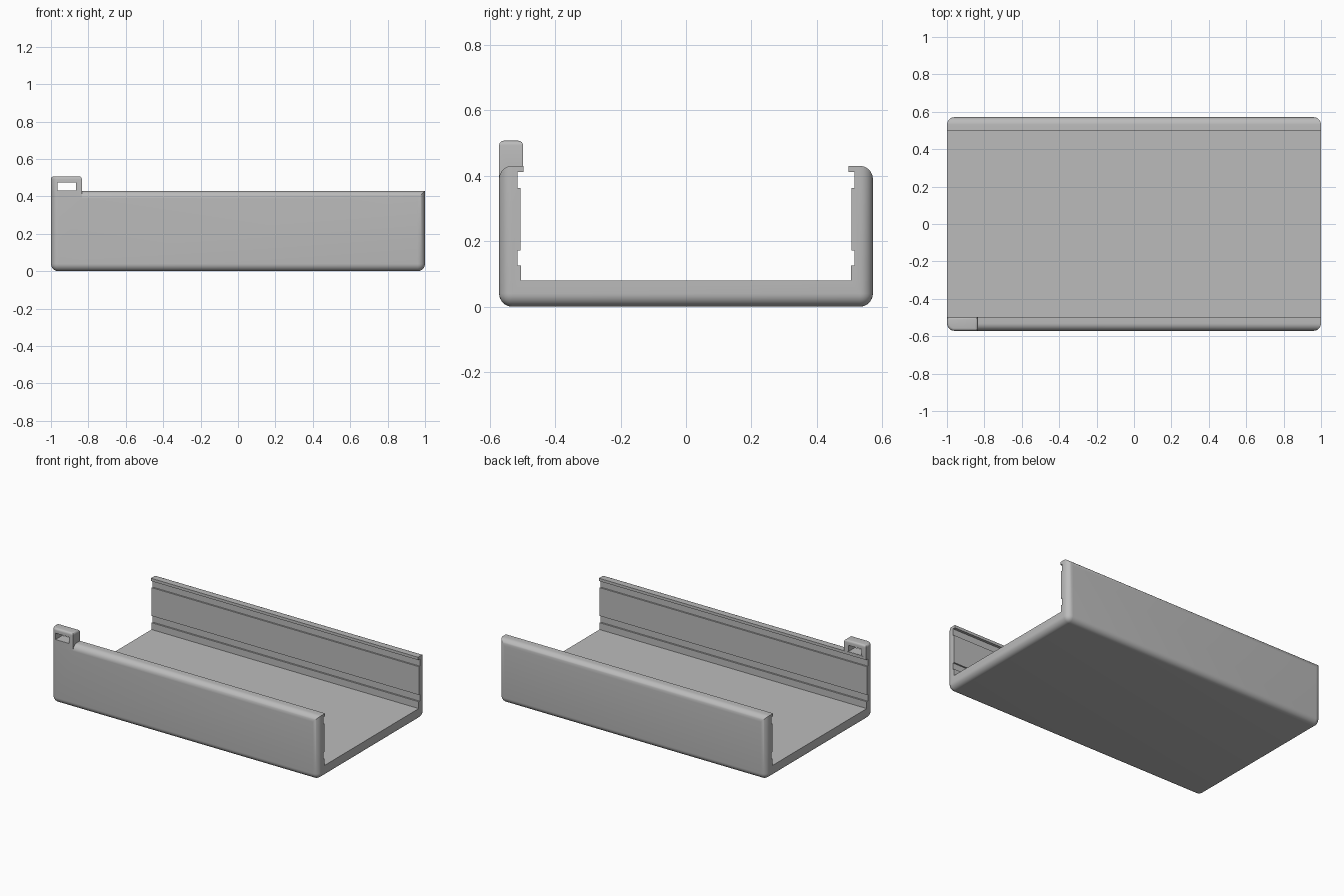
import bpy, bmesh

if "Cube" in bpy.data.objects:
    bpy.data.objects.remove(bpy.data.objects["Cube"], do_unlink=True)

gray = bpy.data.materials.new("plain gray")
gray.use_nodes = True
color = (0.5, 0.5, 0.5, 1)
gray.diffuse_color = color
gray.node_tree.nodes["Principled BSDF"].inputs["Base Color"].default_value = color


def finish(name, bm):
    bmesh.ops.recalc_face_normals(bm, faces=bm.faces)
    mesh = bpy.data.meshes.new(name)
    bm.to_mesh(mesh)
    bm.free()
    mesh.materials.append(gray)
    obj = bpy.data.objects.new(name, mesh)
    bpy.context.collection.objects.link(obj)
    return obj


def bevel(bm, pick, radius, segments):
    """Round the edges whose midpoint and direction satisfy pick."""
    edges = [e for e in bm.edges
             if pick((e.verts[0].co + e.verts[1].co) / 2, e.verts[1].co - e.verts[0].co)]
    bmesh.ops.bevel(bm, geom=edges, offset=radius, segments=segments,
                    profile=0.5, affect='EDGES', clamp_overlap=True)


def prism(x0, x1, outline):
    """Extrude a (y, z) outline along x."""
    bm = bmesh.new()
    face = bm.faces.new([bm.verts.new((x0, y, z)) for y, z in outline])
    out = bmesh.ops.extrude_face_region(bm, geom=[face])
    moved = [v for v in out["geom"] if isinstance(v, bmesh.types.BMVert)]
    bmesh.ops.translate(bm, verts=moved, vec=(x1 - x0, 0, 0))
    return bm


def box(x0, x1, y0, y1, z0, z1):
    return prism(x0, x1, [(y0, z0), (y1, z0), (y1, z1), (y0, z1)])


def combine(target, other, operation):
    mod = target.modifiers.new(operation.lower(), 'BOOLEAN')
    mod.operation = operation
    mod.solver = 'EXACT'
    mod.object = other
    bpy.context.view_layer.objects.active = target
    bpy.ops.object.modifier_apply(modifier=mod.name)
    bpy.data.objects.remove(other, do_unlink=True)


HALF_W, TOP, ROUND = 0.571, 0.43, 0.04

# Solid block: every edge rounded except the short top ones
block = box(-1, 1, -HALF_W, HALF_W, 0, TOP)
bevel(block, lambda mid, d: mid.z < TOP - 0.01 or abs(d.x) > 1, ROUND, 8)
tray = finish("channel_tray", block)

# Strap loop standing on the front wall
loop = box(-1, -0.835, -HALF_W, -0.498, TOP - ROUND, 0.507)
bevel(loop, lambda mid, d: abs(d.z) > 0.05 and mid.x < -0.99 and mid.y < -0.56, ROUND, 8)
bevel(loop, lambda mid, d: mid.z > 0.5, 0.014, 4)
combine(tray, finish("strap_loop", loop), 'UNION')

# Hollow with undercut lips and two grooves along each wall
side = [(0.504, 0.08), (0.504, 0.126), (0.515, 0.126), (0.515, 0.172), (0.505, 0.172),
        (0.505, 0.363), (0.515, 0.363), (0.515, 0.411), (0.497, 0.411), (0.497, 0.45)]
outline = side + [(-y, z) for y, z in reversed(side)]
combine(tray, finish("hollow_cutter", prism(-1.1, 1.1, outline)), 'DIFFERENCE')

# Slot through the loop
combine(tray, finish("slot_cutter", box(-0.966, -0.866, -0.7, -0.4, 0.432, 0.475)), 'DIFFERENCE')

bpy.ops.object.select_all(action='DESELECT')
tray.select_set(True)
bpy.context.view_layer.objects.active = tray
bpy.ops.object.shade_smooth_by_angle(angle=0.6)
